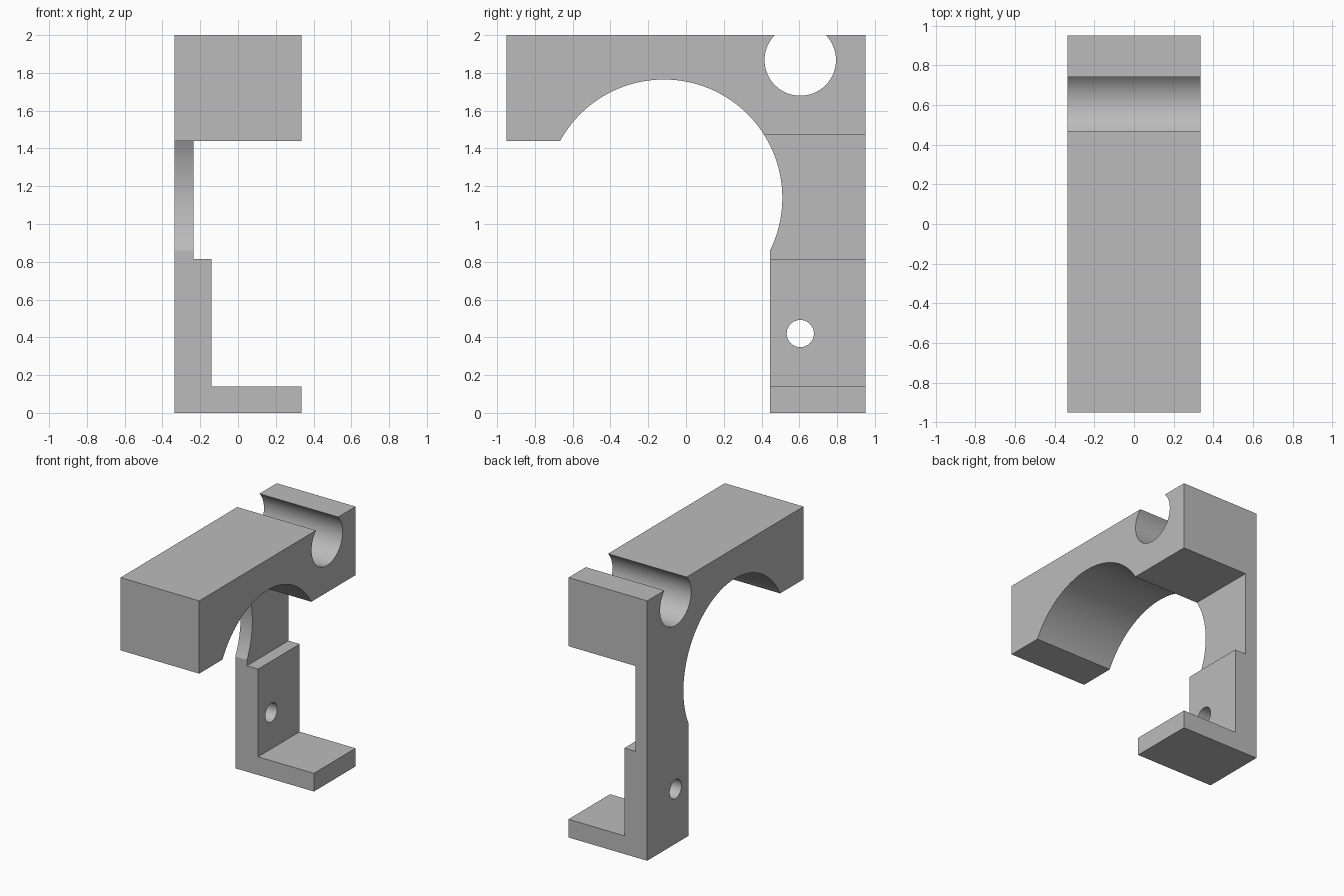
import bpy
import bmesh
import math
from mathutils import Matrix, Vector

default = bpy.data.objects.get("Cube")
if default:
    bpy.data.objects.remove(default)

HALF_W = 0.335   # half width along x
HALF_D = 0.95    # half depth along y

grey = bpy.data.materials.new("plain grey")
grey.use_nodes = True
colour = (0.5, 0.5, 0.5, 1)
grey.diffuse_color = colour
grey.node_tree.nodes["Principled BSDF"].inputs["Base Color"].default_value = colour


def finish(name, bm):
    bmesh.ops.recalc_face_normals(bm, faces=bm.faces)
    mesh = bpy.data.meshes.new(name)
    bm.to_mesh(mesh)
    bm.free()
    mesh.materials.append(grey)
    obj = bpy.data.objects.new(name, mesh)
    bpy.context.collection.objects.link(obj)
    return obj


def prism(name, points, sweep):
    """Extrude a closed outline along the sweep vector."""
    bm = bmesh.new()
    face = bm.faces.new([bm.verts.new(p) for p in points])
    moved = bmesh.ops.extrude_face_region(bm, geom=[face])["geom"]
    verts = [v for v in moved if isinstance(v, bmesh.types.BMVert)]
    bmesh.ops.translate(bm, verts=verts, vec=Vector(sweep))
    return finish(name, bm)


def bore(name, y, z, radius, sides):
    """Cylinder lying along x."""
    bm = bmesh.new()
    place = Matrix.Translation((0, y, z)) @ Matrix.Rotation(math.pi / 2, 4, "Y")
    bmesh.ops.create_cone(bm, cap_ends=True, segments=sides, radius1=radius,
                          radius2=radius, depth=3 * HALF_W, matrix=place)
    return finish(name, bm)


# Bracket blank: top arm and rear column in side outline
side = [(-HALF_D, 2), (-HALF_D, 1.44), (0.3, 1.44), (0.3, 1.0), (0.445, 1.0),
        (0.445, 0), (HALF_D, 0), (HALF_D, 2)]
bracket = prism("clamp_bracket", [(-HALF_W, y, z) for y, z in side],
                (2 * HALF_W, 0, 0))

# Pocket leaving the thin wall, the thicker lower plate and the foot
inner = [(-0.235, 1.472), (-0.235, 0.815), (-0.14, 0.815), (-0.14, 0.14),
         (0.5, 0.14), (0.5, 1.472)]
cutters = [
    prism("pocket_cutter", [(x, 0.3, z) for x, z in inner], (0, 1, 0)),
    bore("arch_cutter", -0.117, 1.138, 0.627, 128),
    bore("top_groove_cutter", 0.605, 1.868, 0.189, 64),
    bore("screw_hole_cutter", 0.605, 0.42, 0.072, 48),
]

# Cut the blank, then drop the cutters
bpy.ops.object.select_all(action="DESELECT")
bpy.context.view_layer.objects.active = bracket
bracket.select_set(True)
for cutter in cutters:
    cutter.hide_render = True
    mod = bracket.modifiers.new(cutter.name, "BOOLEAN")
    mod.operation = "DIFFERENCE"
    mod.solver = "EXACT"
    mod.object = cutter
    bpy.ops.object.modifier_apply(modifier=mod.name)
    bpy.data.objects.remove(cutter)

bpy.ops.object.shade_smooth_by_angle(angle=math.radians(25))
